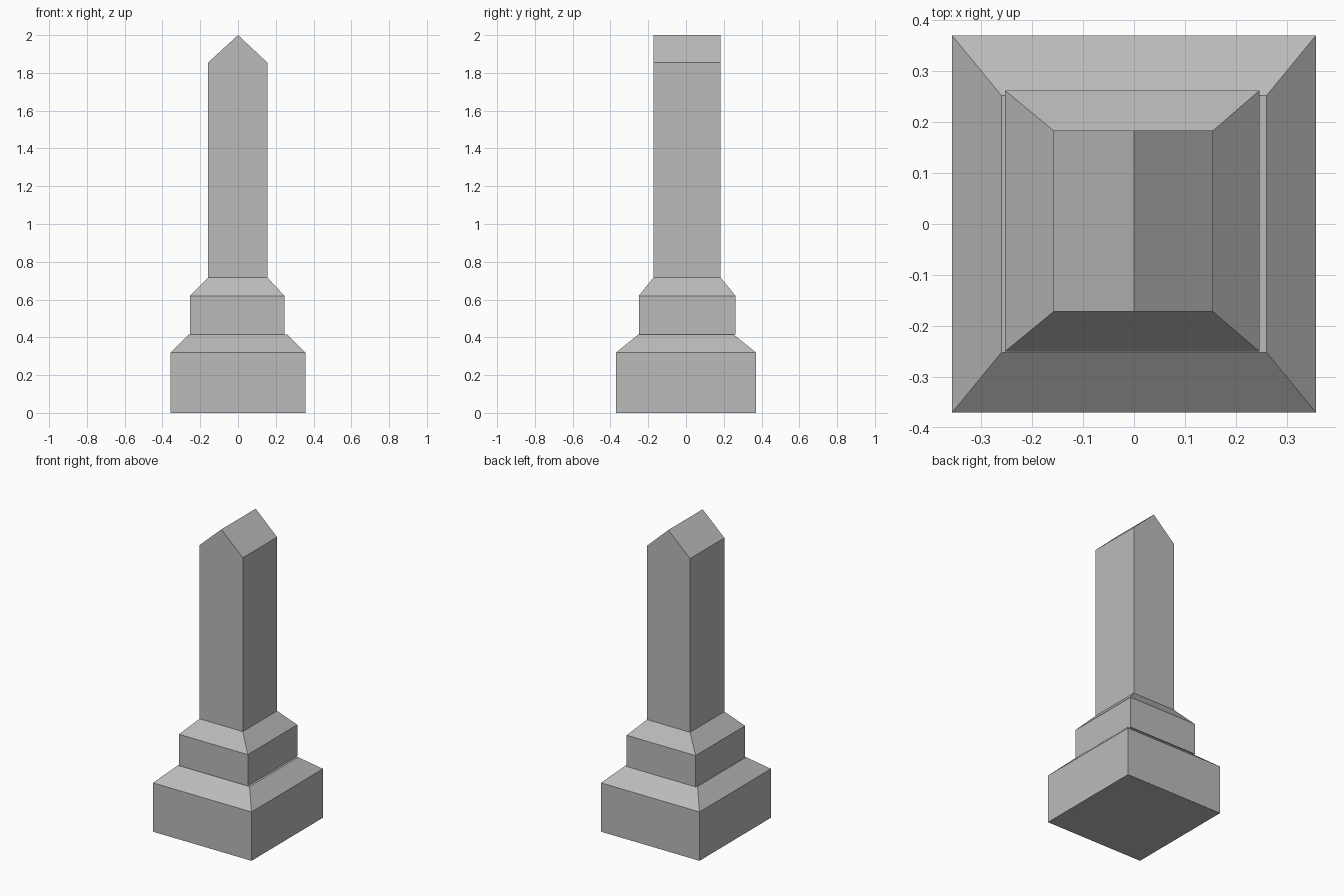
import bpy
import bmesh

cube = bpy.data.objects.get("Cube")
if cube:
    bpy.data.objects.remove(cube, do_unlink=True)

stone = bpy.data.materials.new("grey_stone")
stone.use_nodes = True
grey = (0.5, 0.5, 0.5, 1)
stone.diffuse_color = grey
stone.node_tree.nodes["Principled BSDF"].inputs["Base Color"].default_value = grey


def stacked_block(name, levels):
    """Closed solid through rectangles (x0, x1, y0, y1, z); equal x makes a ridge."""
    bm = bmesh.new()
    rings = []
    for x0, x1, y0, y1, z in levels:
        corners = [(x0, y0), (x1, y0), (x1, y1), (x0, y1)]
        rings.append([bm.verts.new((x, y, z)) for x, y in corners])
    bm.faces.new(rings[0][::-1])
    bm.faces.new(rings[-1])
    for low, high in zip(rings, rings[1:]):
        for i in range(4):
            j = (i + 1) % 4
            bm.faces.new((low[i], low[j], high[j], high[i]))
    bmesh.ops.remove_doubles(bm, verts=bm.verts, dist=0.0001)
    bmesh.ops.recalc_face_normals(bm, faces=bm.faces)
    mesh = bpy.data.meshes.new(name)
    bm.to_mesh(mesh)
    bm.free()
    mesh.materials.append(stone)
    obj = bpy.data.objects.new(name, mesh)
    bpy.context.collection.objects.link(obj)


# Wide base with a sloped shoulder
base = (-0.357, 0.357, -0.37, 0.37)
stacked_block("base", [(*base, 0), (*base, 0.32),
                       (-0.26, 0.26, -0.252, 0.252, 0.415)])

# Middle pedestal, sloping in to the shaft
middle = (-0.253, 0.246, -0.25, 0.262)
shaft = (-0.158, 0.155, -0.172, 0.183)
stacked_block("pedestal", [(*middle, 0.415), (*middle, 0.62), (*shaft, 0.717)])

# Tall shaft with a gabled top
stacked_block("shaft", [(*shaft, 0.717), (*shaft, 1.855),
                        (0, 0, *shaft[2:], 2.0)])
